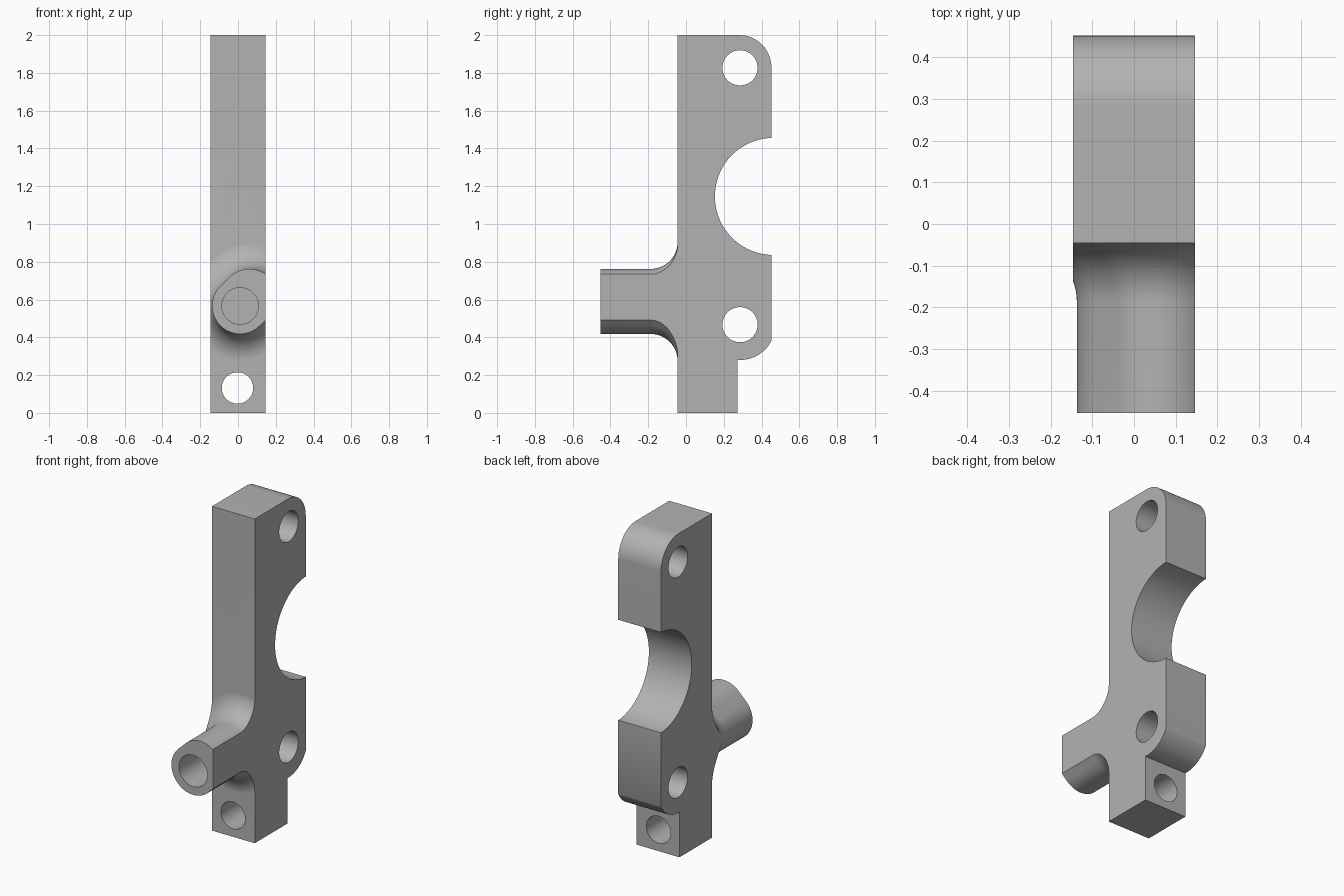
import bpy, bmesh
from math import sin, cos, pi, radians, sqrt, asin
from mathutils import Vector

cube = bpy.data.objects.get("Cube")
if cube:
    bpy.data.objects.remove(cube)

HALF = 0.146      # half thickness of the bracket
FRONT, BACK = -0.045, 0.452
TIP = -0.453      # front end of the boss

grey = bpy.data.materials.new("plain grey")
grey.use_nodes = True
grey.diffuse_color = (0.45, 0.45, 0.45, 1)
grey.node_tree.nodes["Principled BSDF"].inputs["Base Color"].default_value = grey.diffuse_color


def arc(cx, cy, r, a0, a1, n=24):
    """Points on an arc, angles in degrees."""
    steps = [radians(a0 + (a1 - a0) * i / n) for i in range(n + 1)]
    return [(cx + r * cos(a), cy + r * sin(a)) for a in steps]


def loft(name, rings):
    """Closed solid through a stack of matching rings."""
    bm = bmesh.new()
    loops = [[bm.verts.new(p) for p in ring] for ring in rings]
    n = len(loops[0])
    for a, b in zip(loops, loops[1:]):
        for i in range(n):
            j = (i + 1) % n
            bm.faces.new((a[i], a[j], b[j], b[i]))
    bm.faces.new(loops[0])
    bm.faces.new(loops[-1])
    bmesh.ops.recalc_face_normals(bm, faces=bm.faces)
    mesh = bpy.data.meshes.new(name)
    bm.to_mesh(mesh)
    bm.free()
    mesh.materials.append(grey)
    obj = bpy.data.objects.new(name, mesh)
    bpy.context.collection.objects.link(obj)
    return obj


def combine(target, tool, operation):
    """Apply a boolean and discard the tool."""
    bpy.context.view_layer.objects.active = target
    mod = target.modifiers.new("join", 'BOOLEAN')
    mod.operation, mod.solver, mod.object = operation, 'EXACT', tool
    bpy.ops.object.modifier_apply(modifier=mod.name)
    bpy.data.objects.remove(tool)


def drill(axis, centre, r, start, end):
    """Cylindrical cutter along x or y."""
    ring = arc(*centre, r, 0, 360 - 360 / 64, 63)
    if axis == 'x':
        rings = [[(d, a, b) for a, b in ring] for d in (start, end)]
    else:
        rings = [[(a, d, b) for a, b in ring] for d in (start, end)]
    return loft("hole_cutter", rings)


# Side profile: rounded corners, half-round bearing seat, lower tab
top_hole, low_hole = (0.286, 1.827), (0.286, 0.467)
seat_y, seat_z, seat_r = 0.463, 1.146, 0.31
seat_a = 90 + asin((seat_y - BACK) / seat_r) * 180 / pi
low_r = 0.187
low_a = -asin(sqrt(1 - ((BACK - low_hole[0]) / low_r) ** 2)) * 180 / pi
profile = [(FRONT, 0), (0.272, 0)]
profile += arc(*low_hole, low_r, -94, low_a)
profile += arc(seat_y, seat_z, seat_r, 360 - seat_a, seat_a, 48)
profile += arc(BACK - 0.17, 1.83, 0.17, 0, 90)
profile += [(FRONT, 2)]
bracket = loft("bracket", [[(x, y, z) for y, z in profile] for x in (-0.6, 0.6)])


# Front boss: slanted stadium section flaring into the plate
def stadium(y, r):
    pts = arc(0.011, 0.566, r, 135, 315, 36) + arc(0.06, 0.614, r, -45, 135, 36)
    return [(x, y, z) for x, z in pts]


R, FLARE = 0.148, 0.143
rings = [stadium(TIP, R)]
for i in range(17):
    a = i / 16 * pi / 2
    rings.append(stadium(FRONT + 0.0005 - FLARE * (1 - sin(a)), R + FLARE * (1 - cos(a))))
rings.append(stadium(0.05, R + FLARE))
combine(bracket, loft("boss", rings), 'UNION')

# Trim both sides flat to the bracket thickness
bm = bmesh.new()
bm.from_mesh(bracket.data)
for side in (-1, 1):
    bmesh.ops.bisect_plane(bm, geom=bm.verts[:] + bm.edges[:] + bm.faces[:],
                           plane_co=Vector((side * HALF, 0, 0)),
                           plane_no=Vector((side, 0, 0)), clear_outer=True)
    bmesh.ops.holes_fill(bm, edges=[e for e in bm.edges if e.is_boundary])
bmesh.ops.recalc_face_normals(bm, faces=bm.faces)
bm.to_mesh(bracket.data)
bm.free()

# Cross holes, tab hole and blind boss bore
for cutter in (drill('x', top_hole, 0.093, -1, 1),
               drill('x', low_hole, 0.093, -1, 1),
               drill('y', (-0.003, 0.132), 0.083, -1, 1),
               drill('y', (0.011, 0.566), 0.097, -1, -0.05)):
    combine(bracket, cutter, 'DIFFERENCE')

bpy.ops.object.select_all(action='DESELECT')
bracket.select_set(True)
bpy.context.view_layer.objects.active = bracket
bpy.ops.object.shade_smooth_by_angle(angle=radians(30))
